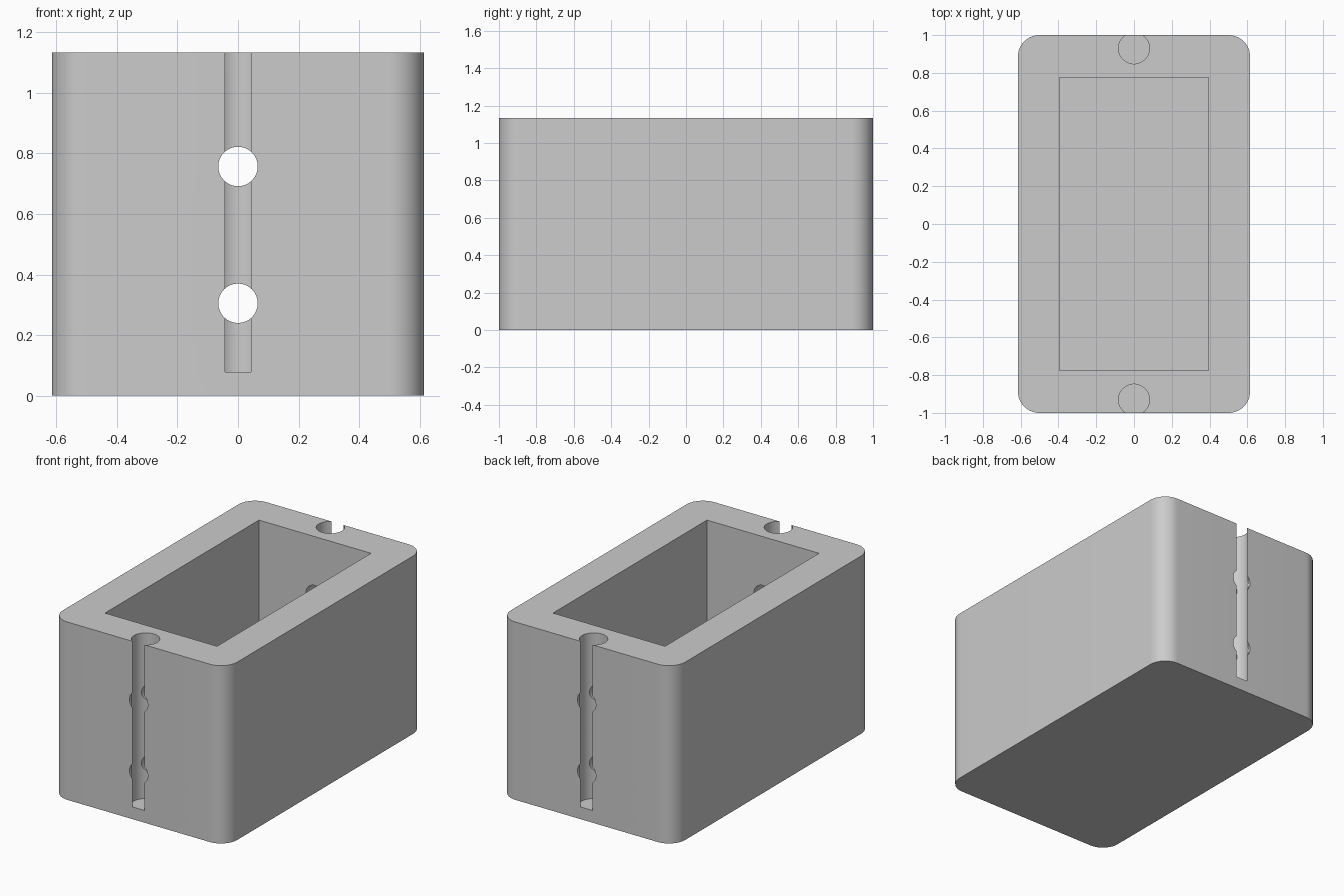
import bpy
import bmesh
import math

cube = bpy.data.objects.get("Cube")
if cube:
    bpy.data.objects.remove(cube, do_unlink=True)

HALF_X, HALF_Y, HEIGHT = 0.615, 1.0, 1.133
FLOOR = 0.078

grey = bpy.data.materials.new("plain grey")
grey.use_nodes = True
colour = (0.6, 0.6, 0.6, 1)
grey.diffuse_color = colour
grey.node_tree.nodes["Principled BSDF"].inputs["Base Color"].default_value = colour


def add_box(name, half_x, half_y, bottom, top):
    bpy.ops.mesh.primitive_cube_add(size=2, location=(0, 0, (bottom + top) / 2))
    obj = bpy.context.object
    obj.name = name
    obj.scale = (half_x, half_y, (top - bottom) / 2)
    bpy.ops.object.transform_apply(location=True, rotation=True, scale=True)
    obj.data.materials.append(grey)
    return obj


def add_cylinder(name, radius, depth, location, rotation=(0, 0, 0)):
    bpy.ops.mesh.primitive_cylinder_add(
        vertices=64, radius=radius, depth=depth, location=location, rotation=rotation)
    obj = bpy.context.object
    obj.name = name
    obj.data.materials.append(grey)
    return obj


# Box body with rounded upright corners
body = add_box("box_body", HALF_X, HALF_Y, 0, HEIGHT)
bm = bmesh.new()
bm.from_mesh(body.data)
upright = [e for e in bm.edges if abs(e.verts[0].co.z - e.verts[1].co.z) > 0.5]
bmesh.ops.bevel(bm, geom=upright, offset=0.115, segments=14, profile=0.5, affect='EDGES')
bm.to_mesh(body.data)
bm.free()

# Open cavity
cutters = [add_box("cavity_cutter", 0.395, 0.775, FLOOR, HEIGHT + 0.2)]

# Keyhole grooves down the front and back walls
for side, y in (("front", -0.93), ("back", 0.93)):
    cutters.append(add_cylinder(side + "_groove_cutter", 0.082, 1.4,
                                (0, y, FLOOR + 0.7)))

# Holes running right through both end walls
for level, z in (("lower", 0.305), ("upper", 0.757)):
    cutters.append(add_cylinder(level + "_hole_cutter", 0.065, 2.4,
                                (0, 0, z), (math.pi / 2, 0, 0)))

for cutter in cutters:
    cut = body.modifiers.new(cutter.name, 'BOOLEAN')
    cut.operation = 'DIFFERENCE'
    cut.solver = 'EXACT'
    cut.object = cutter

# Apply the cuts, then remove the cutters
bpy.ops.object.select_all(action='DESELECT')
body.select_set(True)
bpy.context.view_layer.objects.active = body
for cutter in cutters:
    bpy.ops.object.modifier_apply(modifier=cutter.name)
for cutter in cutters:
    bpy.data.objects.remove(cutter, do_unlink=True)

bpy.ops.object.shade_smooth_by_angle(angle=math.radians(30))
